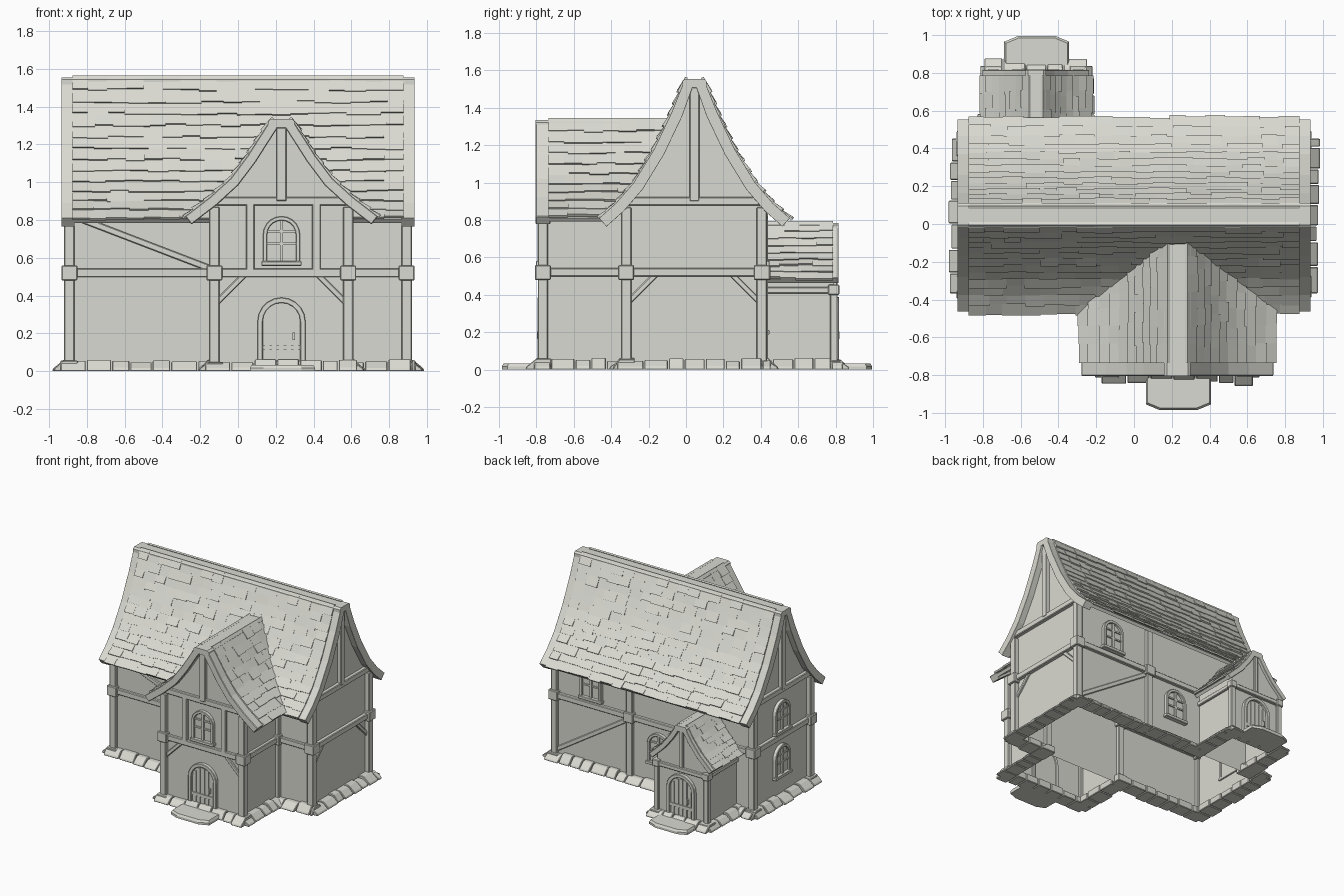
import bpy, bmesh, math, random
from mathutils import Matrix, Vector

random.seed(4)
if "Cube" in bpy.data.objects:
    bpy.data.objects.remove(bpy.data.objects["Cube"])

clay = bpy.data.materials.new("pale_clay")
clay.use_nodes = True
COLOR = (0.70, 0.70, 0.645, 1)
clay.diffuse_color = COLOR
clay.node_tree.nodes["Principled BSDF"].inputs["Base Color"].default_value = COLOR


def finish(name, bm, bevel=0):
    bmesh.ops.recalc_face_normals(bm, faces=bm.faces[:])
    mesh = bpy.data.meshes.new(name)
    bm.to_mesh(mesh)
    bm.free()
    mesh.materials.append(clay)
    obj = bpy.data.objects.new(name, mesh)
    bpy.context.collection.objects.link(obj)
    if bevel:
        mod = obj.modifiers.new("soft_edges", "BEVEL")
        mod.width, mod.segments, mod.limit_method = bevel, 1, "ANGLE"
    return obj


def prism(bm, pts, a, b, M, caps=(True, True), open_first=False):
    """Extrude an (across, height) outline along local y from a to b."""
    rings = [[bm.verts.new(M @ Vector((u, t, v))) for u, v in pts] for t in (a, b)]
    n = len(pts)
    for i in range(1 if open_first else 0, n):
        j = (i + 1) % n
        bm.faces.new((rings[0][i], rings[0][j], rings[1][j], rings[1][i]))
    for ring, cap in zip(rings, caps):
        if cap:
            bm.faces.new(ring)


def beam(bm, a, b, w):
    """Square timber between two points."""
    a, b = Vector(a), Vector(b)
    d = b - a
    M = Matrix.Translation((a + b) / 2) @ d.to_track_quat("Z", "Y").to_matrix().to_4x4()
    bmesh.ops.create_cube(bm, size=1, matrix=M @ Matrix.Diagonal((w, w, d.length, 1)))


# Roof slopes as (distance from ridge, height)
MAIN = [(.05, 1.555), (.12, 1.38), (.215, 1.18), (.325, 1.0), (.42, .89), (.51, .81)]
WING = [(.055, 1.335), (.11, 1.25), (.18, 1.14), (.27, 1.02), (.38, .92), (.51, .82)]
PORCH = [(.04, .785), (.1, .69), (.17, .6), (.285, .49)]
M_MAIN = Matrix.Translation((0, .045, 0)) @ Matrix.Rotation(math.pi / 2, 4, "Z")
M_WING = Matrix.Translation((.23, 0, 0))
M_PORCH = Matrix.Translation((-.52, 0, 0))


def lerp_curve(curve, x, key=0):
    pts = sorted(curve, key=lambda p: p[key])
    for p, q in zip(pts, pts[1:]):
        if x <= q[key]:
            f = max(0, (x - p[key]) / (q[key] - p[key]))
            return p[1 - key] + f * (q[1 - key] - p[1 - key])
    return pts[-1][1 - key]


def resample(curve, rows):
    vs = [Vector(p) for p in curve]
    lens = [(q - p).length for p, q in zip(vs, vs[1:])]
    out = []
    for i in range(rows + 1):
        s = sum(lens) * i / rows
        k = 0
        while k < len(lens) - 1 and s > lens[k]:
            s -= lens[k]
            k += 1
        out.append(vs[k].lerp(vs[k + 1], min(1, s / lens[k])))
    return out


def roof(name, curve, M, start, end, rows, tile, gables, board, ridge_end):
    deck, tiles, barge, ridge = (bmesh.new() for _ in range(4))
    pts = resample(curve, rows)
    for side in (1, -1):
        flip = lambda p: (p.x * side, p.y)
        for i, (p, q) in enumerate(zip(pts, pts[1:])):
            d = (q - p).normalized()
            n = Vector((-d.y, d.x))
            stop = end((p.y + q.y) / 2)
            prism(deck, [flip(v) for v in (p - n * .01, q - n * .01, q - n * .035, p - n * .035)],
                  start, stop, M)
            # Overlapping uneven shingles
            count = max(1, round(abs(stop - start) / tile))
            shift = tile * .25 * (-1) ** i
            edges = [start] + [start + (stop - start) * (k / count) + shift * .5
                               + random.uniform(-.1, .1) * tile for k in range(1, count)] + [stop]
            for a, b in zip(edges, edges[1:]):
                low = q + d * random.uniform(0, .016)
                lift = random.uniform(.008, .018)
                top = p - d * .01
                prism(tiles, [flip(v) for v in (top - n * .012, low + n * (lift - .014),
                                                low + n * lift, top + n * .003)], a, b, M)
        # Curved gable boards
        outer = [Vector(c) for c in curve]
        inner = []
        for i, p in enumerate(outer):
            d = (outer[min(i + 1, len(outer) - 1)] - outer[max(i - 1, 0)]).normalized()
            r = p - Vector((-d.y, d.x)) * board
            inner.append(Vector((max(r.x, .002), r.y)))
        outline = [Vector((0, outer[0].y))] + outer + inner[::-1] + [Vector((0, inner[0].y))]
        for g in gables:
            prism(barge, [flip(v) for v in outline], g[0], g[1], M)
    # Ridge cap
    w, z = curve[0]
    w += .015
    prism(ridge, [(-w, z - .045), (w, z - .045), (w, z - .012), (w - .015, z),
                  (.015 - w, z), (-w, z - .012)], gables[0][0], ridge_end, M)
    finish(name + "_deck", deck)
    finish(name + "_shingles", tiles)
    finish(name + "_gable_boards", barge, .006)
    finish(name + "_ridge", ridge)


roof("main_roof", MAIN, M_MAIN, -.875, lambda z: .875, 13, .095,
     [(-.935, -.865), (.865, .935)], .06, .935)
roof("wing_roof", WING, M_WING, -.735, lambda z: .065 - lerp_curve(MAIN, z, 1), 10, .095,
     [(-.805, -.725)], .055, -.1)
roof("porch_roof", PORCH, M_PORCH, .785, lambda z: .42, 8, .085,
     [(.815, .775)], .04, .42)


# Hollow walls, open underneath
def walls(name, curve, half, M, a, b, caps):
    tops = [(d, z - .03) for d, z in curve[::-1] if d < half]
    right = [(half, lerp_curve(curve, half) - .03)] + tops
    pts = [(-half, 0), (half, 0)] + right + [(-d, z) for d, z in right[::-1]]
    bm = bmesh.new()
    prism(bm, pts, a, b, M, caps, open_first=True)
    finish(name, bm)


walls("main_walls", MAIN, .365, M_MAIN, -.885, .885, (True, True))
walls("wing_walls", WING, .35, M_WING, -.765, -.32, (True, False))
walls("porch_walls", PORCH, .225, M_PORCH, .79, .41, (True, False))

# Timber frame
YF, YB, XE, XL, XR, YW = -.32, .405, .892, -.125, .583, -.765
posts, rails, blocks, braces = (bmesh.new() for _ in range(4))
MID = .52
corners = [(x, y) for x in (-XE, XE) for y in (YF, YB)] + [(.21, YB + .005)]
corners += [(x, y) for x in (XL, XR) for y in (YW, YF)]
for x, y in corners:
    beam(posts, (x, y, 0), (x, y, .87), .055)
    beam(blocks, (x, y, MID - .04), (x, y, MID + .04), .085)
for x in (-.745, -.295):
    beam(posts, (x, .79, 0), (x, .79, .44), .042)
    beam(blocks, (x, .79, .4), (x, .79, .455), .06)
    beam(rails, (x, .79, .425), (x, YB, .425), .035)
beam(rails, (-.745, .795, .425), (-.295, .795, .425), .035)
beam(rails, (-.52, .795, .44), (-.52, .795, .75), .03)
for x in (-XE, XE):
    for z in (MID, .9):
        beam(rails, (x, YF, z), (x, YB, z), .045)
    beam(posts, (x, .045, .9), (x, .045, 1.51), .052)
beam(rails, (-XE, YB + .008, MID), (XE, YB + .008, MID), .045)
beam(rails, (-XE, YF, MID), (XL, YF, MID), .045)
beam(rails, (XR, YF, MID), (XE, YF, MID), .045)
for x in (XL, XR):
    beam(rails, (x, YW, MID), (x, YF, MID), .045)
for z in (MID, .9):
    beam(rails, (XL, YW, z), (XR, YW, z), .045)
beam(posts, (.23, YW, .9), (.23, YW, 1.29), .055)
for x in (.065, .415):
    beam(posts, (x, YW, MID), (x, YW, .9), .045)
# Corner braces and long diagonals
for x, s in ((XL, 1), (XR, -1)):
    beam(braces, (x, YW, .35), (x + s * .17, YW, MID), .03)
for y, s in ((YF, 1), (YB, -1)):
    beam(braces, (XE - .008, y, .35), (XE - .008, y + s * .17, MID), .03)
beam(braces, (-.87, YF, .82), (-.14, YF, .54), .035)
beam(braces, (.87, YB, .08), (.23, YB, .49), .035)
for name, bm in (("posts", posts), ("rails", rails), ("post_blocks", blocks), ("braces", braces)):
    finish(name, bm, .005)


# Arched doors and windows
def arch(half, height, base=0, n=10):
    spring = height - half
    pts = [(half * math.cos(math.pi * i / n), spring + half * math.sin(math.pi * i / n))
           for i in range(n + 1)]
    return [(half, base)] + pts + [(-half, base)]


def opening(name, loc, turn, half, height, door=False):
    M = Matrix.Translation(loc) @ Matrix.Rotation(math.radians(turn), 4, "Z")
    frame, leaf = bmesh.new(), bmesh.new()
    rim = .028 if door else .022
    prism(frame, arch(half, height) + arch(half - rim, height - rim)[::-1], -.028, .01, M)
    prism(leaf, arch(half - rim, height - rim), -.008, .005, M)
    w = half - rim

    def bar(u0, u1, v0, v1, out):
        prism(leaf, [(u0, v0), (u1, v0), (u1, v1), (u0, v1)], -out, 0, M)
    if door:
        for k in range(-2, 3):
            u = k * w / 2.6
            top = height - half + math.sqrt(w * w - u * u) - .012
            bar(u - .012, u + .012, 0, top, .015)
        bar(-w, w, .08, .105, .022)
        bar(w * .6, w * .72, .13, .17, .032)
    else:
        bar(-.009, .009, 0, height - rim, .02)
        for v in (.42, .68):
            bar(-w, w, height * v - .006, height * v + .006, .018)
        prism(frame, [(-half - .008, -.012), (half + .008, -.012),
                      (half + .008, .012), (-half - .008, .012)], -.036, .01, M)
    finish(name + "_frame", frame, .003)
    finish(name + "_leaf", leaf)


opening("front_door", (.23, YW, .035), 0, .127, .355, True)
opening("porch_door", (-.52, .79, .035), 180, .127, .355, True)
opening("wing_window", (.23, YW, .57), 0, .098, .25)
opening("back_upper_window", (.56, .41, .57), 180, .098, .25)
opening("back_lower_window", (-.05, .41, .2), 180, .098, .25)
opening("end_upper_window", (-.885, .045, .56), -90, .098, .25)
opening("end_lower_window", (-.885, .045, .2), -90, .098, .25)

# Uneven sloping footing stones around the outline
half_plan = [(-XE, YF), (XL, YF), (XL, YW), (XR, YW), (XR, YF), (XE, YF)]
plan = half_plan + [(XE, YB), (-.295, YB), (-.295, .79), (-.745, .79), (-.745, YB), (-XE, YB)]
stones = bmesh.new()
for p, q in zip(plan, plan[1:] + plan[:1]):
    a, d = Vector((*p, 0)), Vector((*q, 0)) - Vector((*p, 0))
    M = Matrix.Translation(a) @ Matrix.Rotation(math.atan2(d.y, d.x), 4, "Z") \
        @ Matrix.Rotation(-math.pi / 2, 4, "Z")
    t, stop = -.05, d.length + .05
    while t < stop - .02:
        step = min(random.uniform(.08, .15), stop - t)
        out, h = random.uniform(.07, .095), random.uniform(.045, .063)
        prism(stones, [(-.045, 0), (out, 0), (out - .005, .016), (.035, h), (-.045, h)],
              t + .003, t + step - .003, M)
        t += step
finish("footing_stones", stones, .004)

# Door steps with clipped outer corners
for name, x, y, s in (("front_step", .235, -.78, -1), ("porch_step", -.515, .79, 1)):
    bm = bmesh.new()
    shape = [(-.172, 0), (.172, 0), (.172, .175), (.1, .205), (-.1, .205), (-.172, .175)]
    rings = [[bm.verts.new((x + u * k, y + s * v * k, z)) for u, v in shape]
             for k, z in ((1, 0), (1, .018), (.95, .034))]
    for lo, hi in zip(rings, rings[1:]):
        for i in range(len(shape)):
            j = (i + 1) % len(shape)
            bm.faces.new((lo[i], lo[j], hi[j], hi[i]))
    bm.faces.new(rings[0])
    bm.faces.new(rings[-1])
    finish(name, bm)
